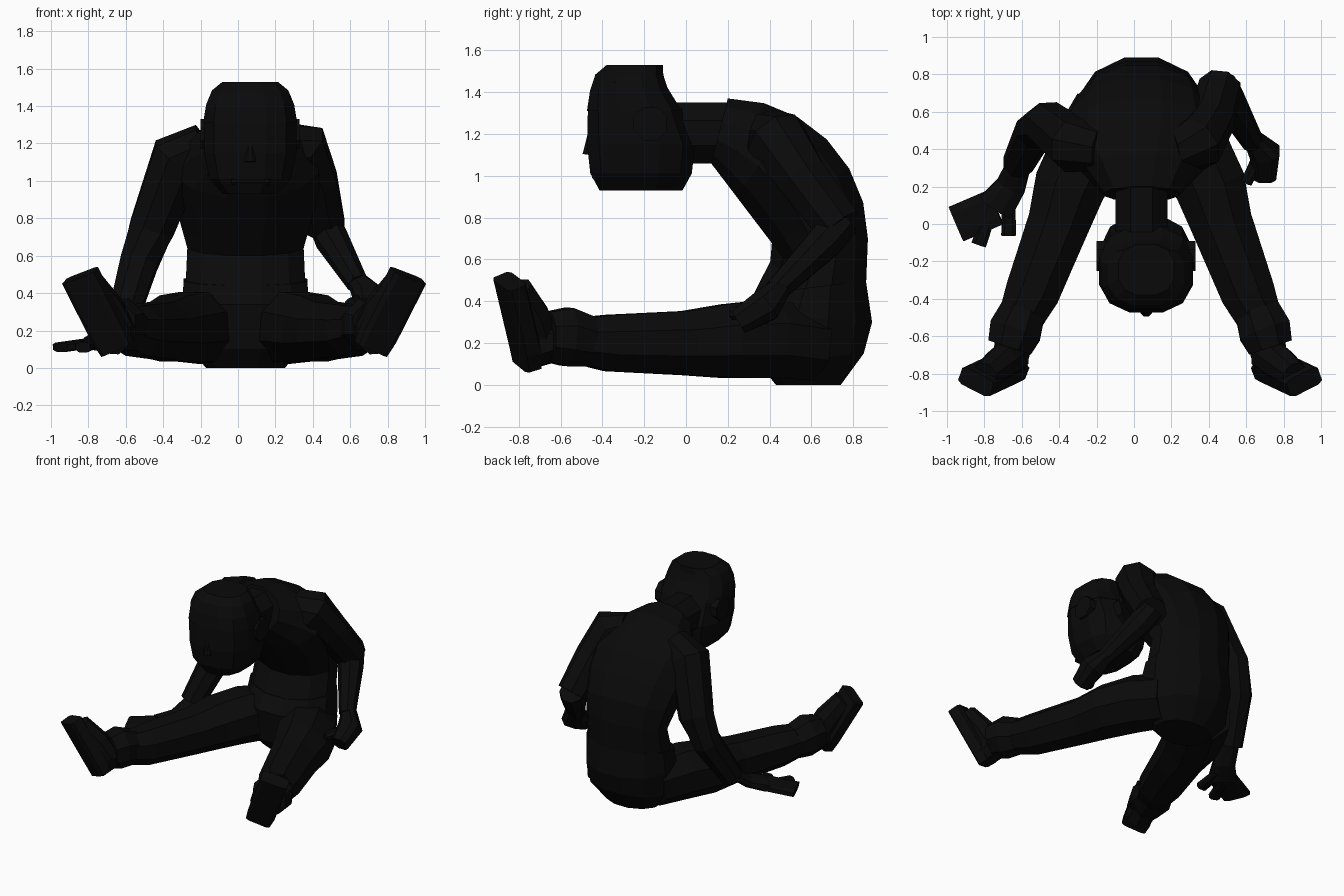
import bpy, bmesh
from math import sin, cos, radians, pi, tau, copysign
from mathutils import Vector

cube = bpy.data.objects.get("Cube")
if cube:
    bpy.data.objects.remove(cube, do_unlink=True)

near_black = (0.003, 0.003, 0.003, 1)
black = bpy.data.materials.new("near_black")
black.use_nodes = True
black.diffuse_color = near_black
black.node_tree.nodes["Principled BSDF"].inputs["Base Color"].default_value = near_black


def loft(name, rings, sides=8, power=1):
    """Skin a closed, capped body over rings of (centre, half axis u, half axis v)."""
    bm = bmesh.new()
    widest = cos(pi / sides) ** power

    def rounded(value):
        return copysign(abs(value) ** power, value) / widest

    loops = []
    for centre, u, v in rings:
        angles = [(i + 0.5) * tau / sides for i in range(sides)]
        loops.append([bm.verts.new(centre + u * rounded(cos(a)) + v * rounded(sin(a)))
                      for a in angles])
    for low, high in zip(loops, loops[1:]):
        for i in range(sides):
            bm.faces.new((low[i - 1], low[i], high[i], high[i - 1]))
    bm.faces.new(loops[0])
    bm.faces.new(loops[-1])
    bmesh.ops.recalc_face_normals(bm, faces=bm.faces)
    mesh = bpy.data.meshes.new(name)
    bm.to_mesh(mesh)
    bm.free()
    mesh.materials.append(black)
    part = bpy.data.objects.new(name, mesh)
    bpy.context.collection.objects.link(part)


def limb(name, points, side=(1, 0, 0), flat=1, power=1):
    """Tube through points of (x, y, z, radius), flattened across the side axis."""
    centres = [Vector(point[:3]) for point in points]
    last = len(points) - 1
    rings = []
    for i, centre in enumerate(centres):
        along = (centres[min(i + 1, last)] - centres[max(i - 1, 0)]).normalized()
        across = Vector(side)
        across = (across - along * across.dot(along)).normalized()
        radius = points[i][3]
        rings.append((centre, across * radius, along.cross(across) * radius * flat))
    loft(name, rings, power=power)


def slab(x, half_width, back, front):
    """Ring spanning a back point and a front point in the middle plane."""
    back, front = Vector((x, *back)), Vector((x, *front))
    return (back + front) / 2, Vector((half_width, 0, 0)), (back - front) / 2


# Trunk: the back follows an arc, the belly a straight line up to the throat
body_x, head_x = 0.04, 0.065
belly, throat = Vector((0.47, 0.6)), Vector((0.12, 1.06))
torso = [slab(body_x, 0.32, (0.86, 0.45), (0.4, 0.43))]
for step in range(7):
    a = step / 6 * pi / 2
    spine = Vector((0.2, 0.7)) + Vector((cos(a), sin(a))) * 0.67
    half_width = 0.31 + 0.12 * sin(a) - 0.23 * sin(a) ** 16
    torso.append(slab(body_x, half_width, spine, belly.lerp(throat, step / 6)))
loft("shirt_torso", torso, sides=12)
loft("pelvis", [
    slab(body_x, 0.21, (0.74, 0), (0.43, 0)),
    slab(body_x, 0.32, (0.85, 0.15), (0.35, 0.1)),
    slab(body_x, 0.34, (0.89, 0.3), (0.32, 0.34)),
    slab(body_x, 0.33, (0.86, 0.5), (0.4, 0.44)),
], sides=12)
loft("neck", [slab(body_x, 0.14, (y, 1.35), (y, 1.06)) for y in (0.2, -0.05)])


# Head: a blocky drum, deep at the jaw and sloping to a crown set forward
def drum(name, angles, swell):
    rings = []
    for a in map(radians, angles):
        size = cos(a) ** 0.4 * swell
        lean = max(0, sin(2 * a))
        depth = 0.26 * (size * (1 - lean / 4) if a > 0 else size ** 0.5)
        centre = Vector((head_x, -0.215 - 0.06 * lean, 1.23 + 0.31 * sin(a)))
        rings.append((centre, Vector((0.25 * size, 0, 0)), Vector((0, depth, 0))))
    loft(name, rings, sides=12, power=0.8)


drum("head", range(-75, 80, 30), 1)
drum("hair_cap", range(15, 80, 20), 1.02)
limb("nose", [(head_x, -0.45, 1.2, 0.02), (head_x, -0.465, 1.1, 0.03)])
limb("mouth", [(head_x - 0.1, -0.43, 1, 0.02), (head_x + 0.1, -0.43, 1, 0.02)], (0, 0, 1))

# Paired parts: legs spread forward, toes pointing up and out
trousers = [(0.2, 0.6, 0.2, 0.19), (0.31, 0.4, 0.22, 0.2), (0.41, 0.2, 0.21, 0.19),
            (0.47, 0, 0.2, 0.165), (0.61, -0.37, 0.2, 0.145), (0.67, -0.5, 0.21, 0.12)]
cuff = [(0.66, -0.47, 0.21, 0.12), (0.7, -0.57, 0.23, 0.14), (0.73, -0.66, 0.23, 0.12)]
ankle = [(0.7, -0.6, 0.22, 0.1), (0.74, -0.77, 0.16, 0.09)]
instep = [(0.71, -0.7, 0.2, 0.09), (0.77, -0.74, 0.32, 0.09), (0.86, -0.81, 0.46, 0.07)]
foot = [(0.71, -0.76, 0.1, 0.09), (0.75, -0.77, 0.18, 0.1), (0.91, -0.845, 0.495, 0.1)]
for tag, s in (("left", 1), ("right", -1)):
    def place(points):
        return [(head_x / 2 + s * (x - head_x / 2), y, z, r) for x, y, z, r in points]
    limb(tag + "_trouser_leg", place(trousers), flat=0.93)
    limb(tag + "_trouser_cuff", place(cuff))
    limb(tag + "_ankle", place(ankle))
    limb(tag + "_instep", place(instep))
    limb(tag + "_foot", place(foot), side=(s * 2, 1, -0.7), flat=0.5, power=0.35)
    limb(tag + "_ear", [(head_x + s * x, -0.17, 1.25, 0.08) for x in (0.2, 0.265)], (0, 1, 0))

# Right arm, reaching straight down to a hand spread on the ground
limb("right_sleeve", [(-0.18, 0.4, 1.19, 0.11), (-0.32, 0.42, 1.13, 0.14),
                      (-0.46, 0.53, 0.75, 0.12), (-0.53, 0.5, 0.56, 0.1),
                      (-0.62, 0.32, 0.25, 0.08)])
palm = (-0.74, 0.09, 0.14, 0.1)
limb("right_palm", [(-0.6, 0.36, 0.3, 0.06), (-0.66, 0.2, 0.18, 0.08), palm],
     side=(3, -2, 0), flat=0.5)
limb("right_fingers", [palm, (-0.95, 0, 0.11, 0.1)], (1, -2, 0), flat=0.25, power=0.6)
for finger, x, y in (("middle_finger", -0.83, -0.11), ("thumb", -0.67, -0.06)):
    limb("right_" + finger, [((x - 0.67) / 2, 0.12, 0.14, 0.035), (x, y, 0.11, 0.04)],
         flat=0.7, power=0.7)

# Left arm, elbow pushed back and hand resting on the thigh
limb("left_sleeve", [(0.22, 0.4, 1.2, 0.11), (0.34, 0.43, 1.18, 0.14),
                     (0.41, 0.55, 1, 0.12), (0.46, 0.73, 0.76, 0.11)])
limb("left_forearm", [(0.46, 0.75, 0.78, 0.08), (0.5, 0.67, 0.69, 0.085),
                      (0.57, 0.55, 0.57, 0.07), (0.64, 0.43, 0.45, 0.055)])
limb("left_hand", [(0.64, 0.45, 0.46, 0.05), (0.7, 0.38, 0.38, 0.08),
                   (0.7, 0.25, 0.3, 0.06)], power=0.75)
limb("left_thumb", [(0.66, 0.34, 0.36, 0.035), (0.6, 0.22, 0.34, 0.03)])
